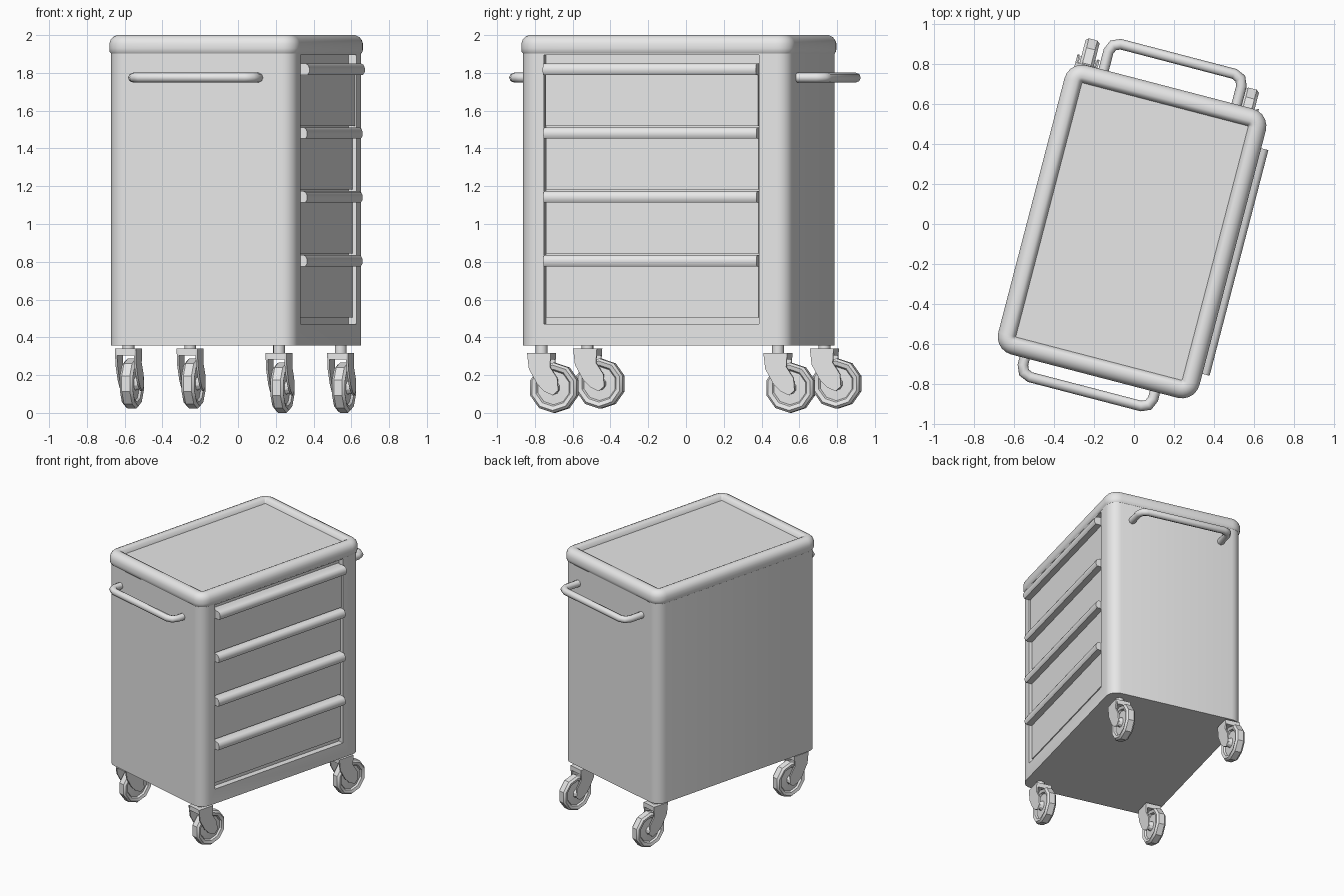
import bpy, bmesh, math
from mathutils import Matrix, Vector

if "Cube" in bpy.data.objects:
    bpy.data.objects.remove(bpy.data.objects["Cube"])

# Whole cart is turned about z; parts are modelled in the cart's own axes
TURN = Matrix.Rotation(math.radians(-14.6), 4, 'Z')

grey = bpy.data.materials.new("light grey")
grey.diffuse_color = (0.8, 0.8, 0.8, 1)
grey.use_nodes = True
grey.node_tree.nodes["Principled BSDF"].inputs["Base Color"].default_value = grey.diffuse_color


def finish(name, bm, angle=40, turn=True):
    """Turn a bmesh into a named, turned and shaded object."""
    bmesh.ops.recalc_face_normals(bm, faces=bm.faces)
    if turn:
        bm.transform(TURN)
    me = bpy.data.meshes.new(name)
    bm.to_mesh(me)
    bm.free()
    me.materials.append(grey)
    ob = bpy.data.objects.new(name, me)
    bpy.context.collection.objects.link(ob)
    if angle:
        bpy.ops.object.select_all(action='DESELECT')
        ob.select_set(True)
        bpy.context.view_layer.objects.active = ob
        bpy.ops.object.shade_smooth_by_angle(angle=math.radians(angle))
    return ob


def loft(bm, rings):
    """Bridge rings of points and cap both ends."""
    vs = [[bm.verts.new(p) for p in r] for r in rings]
    n = len(vs[0])
    for a, b in zip(vs, vs[1:]):
        for i in range(n):
            j = (i + 1) % n
            bm.faces.new((a[i], a[j], b[j], b[i]))
    bm.faces.new(vs[0])
    bm.faces.new(vs[-1])


def box(bm, x0, x1, y0, y1, z0, z1):
    loft(bm, [[(x0, y0, z), (x1, y0, z), (x1, y1, z), (x0, y1, z)] for z in (z0, z1)])


X0, X1, Y0, Y1 = -0.52, 0.52, -0.786, 0.708


def rounded(inset, z, radius=0.09, seg=5):
    """Rounded rectangle of the cart footprint."""
    r = max(radius - inset, 0.006)
    pts = []
    for k, (sx, sy) in enumerate([(1, 1), (-1, 1), (-1, -1), (1, -1)]):
        cx = (X1 - inset - r) if sx > 0 else (X0 + inset + r)
        cy = (Y1 - inset - r) if sy > 0 else (Y0 + inset + r)
        for i in range(seg + 1):
            a = math.pi / 2 * (k + i / seg)
            pts.append((cx + r * math.cos(a), cy + r * math.sin(a), z))
    return pts


# Cabinet with an opening for the drawers
DY0, DY1 = -0.645, 0.533
bm = bmesh.new()
loft(bm, [rounded(0.01, 0.357), rounded(0.01, 1.915)])
cabinet = finish("cabinet", bm, 0)
bm = bmesh.new()
box(bm, 0.465, 0.7, DY0, DY1, 0.47, 1.895)
cutter = finish("drawer_opening_cutter", bm, 0)
mod = cabinet.modifiers.new("opening", 'BOOLEAN')
mod.object = cutter
mod.solver = 'EXACT'
bpy.context.view_layer.objects.active = cabinet
bpy.ops.object.modifier_apply(modifier=mod.name)
bpy.data.objects.remove(cutter)
cabinet.select_set(True)
bpy.ops.object.shade_smooth_by_angle(angle=math.radians(40))

# Lid with soft rim and shallow tray
bm = bmesh.new()
loft(bm, [rounded(i, z) for i, z in [
    (0.012, 1.90), (0.002, 1.912), (0, 1.93), (0, 1.955), (0.007, 1.975), (0.02, 1.99),
    (0.04, 2.0), (0.065, 2.0), (0.08, 1.992), (0.09, 1.965)]])
finish("lid", bm, 50)

# Drawers: thin fronts with a rounded grip lip along the top
for i in range(4):
    top = 1.85 - 0.338 * i
    out = 0.012 if i == 0 else 0.0
    bm = bmesh.new()
    box(bm, 0.46, 0.49 + out, DY0 + 0.008, DY1 - 0.008, top - 0.33, top)
    finish(f"drawer_front_{i + 1}", bm, 0)
    bm = bmesh.new()
    lip = [(0.485, 0.0), (0.525, 0.0), (0.538, -0.008), (0.545, -0.025),
           (0.545, -0.045), (0.535, -0.06), (0.485, -0.06)]
    loft(bm, [[(x + out, y, top + z) for x, z in lip] for y in (DY0 + 0.006, DY1 - 0.006)])
    finish(f"drawer_grip_{i + 1}", bm, 50)


def tube(name, path, r, n=8):
    """Round bar along a flat path at constant z."""
    path = [Vector(p) for p in path]
    rings = []
    for i, p in enumerate(path):
        d0 = (p - path[max(i - 1, 0)]).normalized()
        d1 = (path[min(i + 1, len(path) - 1)] - p).normalized()
        t = (d0 + d1).normalized()
        side = Vector((-t.y, t.x, 0))
        stretch = 1 / max((t.dot(d1) if d1.length else 1), 0.6)
        rings.append([p + side * (r * stretch * math.cos(2 * math.pi * k / n))
                      + Vector((0, 0, r * math.sin(2 * math.pi * k / n))) for k in range(n)])
    bm = bmesh.new()
    loft(bm, rings)
    finish(name, bm, 60)


# Push handles at both ends
for name, xa, xb, wall, out in [("front_push_handle", -0.36, 0.313, -0.76, -0.872),
                                ("back_push_handle", -0.341, 0.346, 0.68, 0.853)]:
    s = 1 if out > 0 else -1
    c = 0.05
    tube(name, [(xa, wall, 1.775), (xa, out - s * c, 1.775),
                (xa + 0.015, out - s * 0.015, 1.775), (xa + c, out, 1.775),
                (xb - c, out, 1.775), (xb - 0.015, out - s * 0.015, 1.775),
                (xb, out - s * c, 1.775), (xb, wall, 1.775)], 0.026)

# Casters: faceted wheel, fork and swivel stem
half = [(0.028, 0.044), (0.036, 0.02), (0.09, 0.018), (0.098, 0.03), (0.12, 0.036), (0.133, 0.022)]
wheel = half + [(r, -x) for r, x in reversed(half)]
fork = [(-0.135, 0.185), (-0.005, 0.185), (-0.01, 0.11), (0.03, 0.05), (0.035, -0.015),
        (0.005, -0.04), (-0.04, -0.02), (-0.08, 0.02), (-0.125, 0.1)]
for name, cx, cy, cz in [("front_left", -0.43, -0.58, 0.155), ("front_right", 0.403, -0.615, 0.133),
                         ("back_left", -0.43, 0.715, 0.155), ("back_right", 0.403, 0.678, 0.133)]:
    bm = bmesh.new()
    n = 10
    loft(bm, [[(cx + x, cy + r * math.sin(2 * math.pi * k / n), cz - r * math.cos(2 * math.pi * k / n))
               for k in range(n)] for r, x in wheel])
    finish(name + "_wheel", bm, 30)
    bm = bmesh.new()
    for s in (-1, 1):
        loft(bm, [[(cx + s * x, cy + y, cz + z) for y, z in fork] for x in (0.046, 0.057)])
    box(bm, cx - 0.046, cx + 0.046, cy - 0.133, cy - 0.006, cz + 0.15, cz + 0.185)
    finish(name + "_fork", bm, 30)
    bm = bmesh.new()
    loft(bm, [[(cx + 0.032 * math.cos(math.pi * k / 5), cy - 0.07 + 0.032 * math.sin(math.pi * k / 5), z)
               for k in range(10)] for z in (cz + 0.18, 0.36)])
    finish(name + "_stem", bm, 40)
